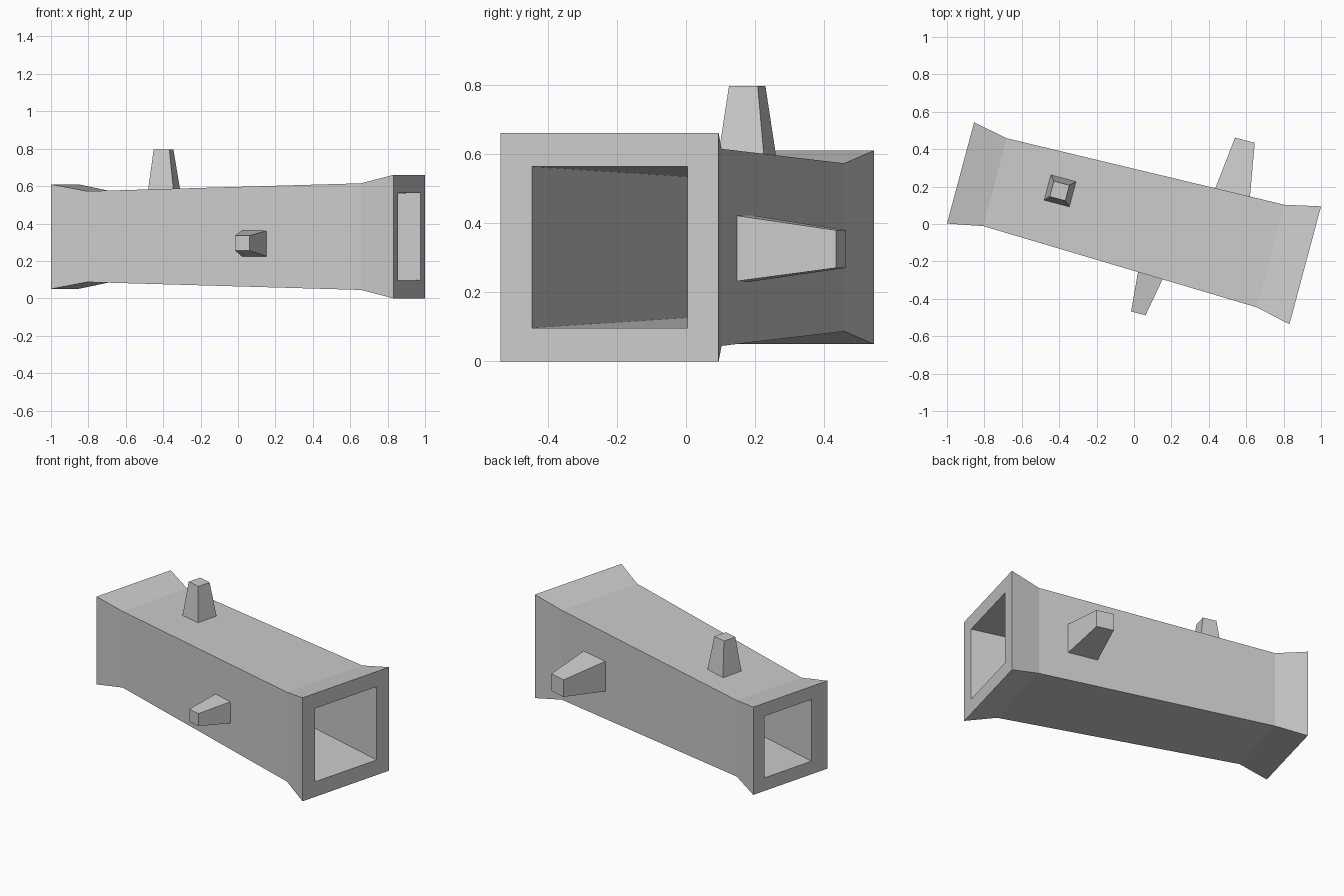
import bpy, bmesh, math
from mathutils import Vector, Matrix

if "Cube" in bpy.data.objects:
    bpy.data.objects.remove(bpy.data.objects["Cube"])

grey = bpy.data.materials.new("plain grey")
grey.use_nodes = True
GREY = (0.6, 0.6, 0.6, 1)
grey.diffuse_color = GREY
grey.node_tree.nodes["Principled BSDF"].inputs["Base Color"].default_value = GREY

TURN = Matrix.Rotation(math.radians(-15), 4, "Z")
ALONG = TURN @ Vector((1, 0, 0))
ACROSS = TURN @ Vector((0, 1, 0))
UP = Vector((0, 0, 1))
CORNERS = ((-1, -1), (1, -1), (1, 1), (-1, 1))


def rectangle(centre, u, v, width, height):
    """Four corners of a rectangle spanned by u and v."""
    return [Vector(centre) + u * (a * width / 2) + v * (b * height / 2) for a, b in CORNERS]


def loft(name, rings, closed):
    """Join rings of four points; loop back to the first ring or cap both ends."""
    bm = bmesh.new()
    loops = [[bm.verts.new(p) for p in ring] for ring in rings]
    pairs = list(zip(loops, loops[1:]))
    if closed:
        pairs.append((loops[-1], loops[0]))
    else:
        bm.faces.new(loops[0])
        bm.faces.new(loops[-1])
    for a, b in pairs:
        for i in range(4):
            j = (i + 1) % 4
            bm.faces.new((a[i], a[j], b[j], b[i]))
    bmesh.ops.recalc_face_normals(bm, faces=bm.faces)
    mesh = bpy.data.meshes.new(name)
    bm.to_mesh(mesh)
    bm.free()
    mesh.materials.append(grey)
    obj = bpy.data.objects.new(name, mesh)
    bpy.context.collection.objects.link(obj)
    return obj


# Hollow log: flared outside, then back through the tapering bore
middle = Vector((-0.006, 0.026, 0.33))
sections = [  # distance along, sideways offset, width, height
    (-0.954, 0, 0.56, 0.56),
    (-0.763, 0, 0.486, 0.486),
    (0.763, 0, 0.568, 0.57),
    (0.954, 0, 0.653, 0.66),
    (0.954, 0, 0.466, 0.467),
    (-0.954, 0.019, 0.356, 0.393),
]
loft("hollow_log", [rectangle(middle + ALONG * s + ACROSS * d, ACROSS, UP, w, h)
                    for s, d, w, h in sections], True)


def branch(name, base, tip, base_size, tip_size, u, v):
    """Tapered square stub, its root sunk a little into the log wall."""
    base, tip = Vector(base), Vector(tip)
    sink = 0.15
    root = base - (tip - base) * sink
    root_size = base_size + (base_size - tip_size) * sink
    loft(name, [rectangle(root, u, v, root_size, root_size),
                rectangle(tip, u, v, tip_size, tip_size)], False)


branch("top_branch", (-0.395, 0.177, 0.588), (-0.398, 0.177, 0.797), 0.138, 0.086, ALONG, ACROSS)
branch("front_branch", (0.087, -0.277, 0.293), (0.023, -0.478, 0.295), 0.137, 0.08, ALONG, UP)
branch("back_branch", (0.528, 0.17, 0.327), (0.593, 0.448, 0.325), 0.19, 0.109, ALONG, UP)
